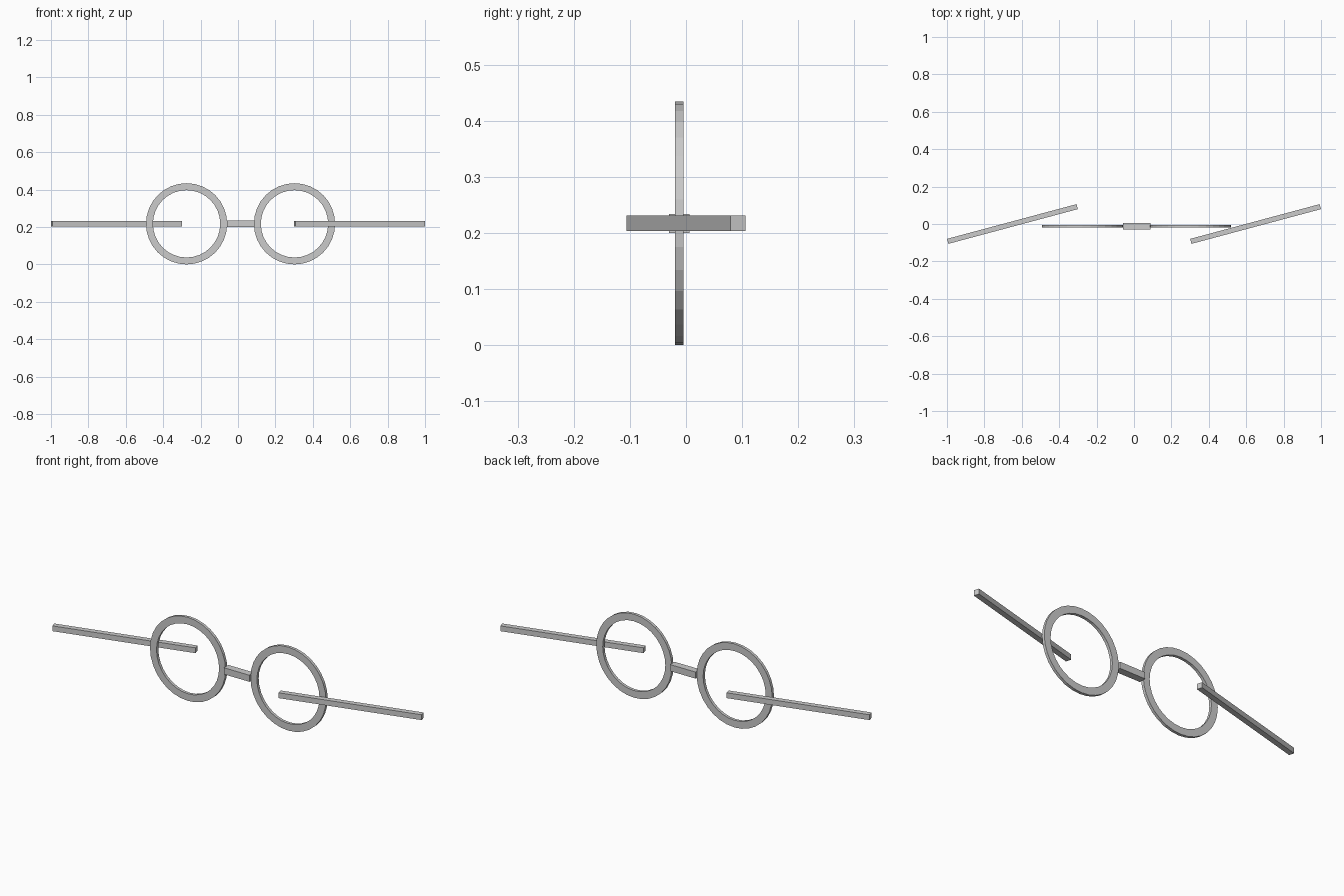
import bpy, bmesh
from math import cos, sin, tau, radians

if "Cube" in bpy.data.objects:
    bpy.data.objects.remove(bpy.data.objects["Cube"])

Z = 0.217        # height of the lens centres
RING_Y = -0.012  # plane of the front frame


def make_object(name, bm, location, turn=0.0):
    bmesh.ops.recalc_face_normals(bm, faces=bm.faces)
    mesh = bpy.data.meshes.new(name)
    bm.to_mesh(mesh)
    bm.free()
    ob = bpy.data.objects.new(name, mesh)
    ob.location = location
    ob.rotation_euler.z = turn
    bpy.context.collection.objects.link(ob)
    return ob


def box(name, size, location, turn=0.0):
    bm = bmesh.new()
    bmesh.ops.create_cube(bm, size=1)
    bmesh.ops.scale(bm, vec=size, verts=bm.verts)
    return make_object(name, bm, location, turn)


def ring(name, location, outer=0.217, inner=0.18, depth=0.015, sides=32):
    # rectangular section swept round the y axis
    bm = bmesh.new()
    section = [(outer, -depth / 2), (outer, depth / 2),
               (inner, depth / 2), (inner, -depth / 2)]
    loops = [[bm.verts.new((r * cos(tau * i / sides), y, r * sin(tau * i / sides)))
              for r, y in section] for i in range(sides)]
    for i in range(sides):
        a, b = loops[i], loops[(i + 1) % sides]
        for j in range(4):
            k = (j + 1) % 4
            bm.faces.new((a[j], a[k], b[k], b[j]))
    return make_object(name, bm, location)


# Round lens rims
ring("left_rim", (-0.275, RING_Y, Z))
ring("right_rim", (0.302, RING_Y, Z))

# Nose bridge
box("bridge", (0.147, 0.037, 0.034), (0.0135, RING_Y, Z))

# Side arms, both turned the same way
for name, x in (("left_arm", -0.65), ("right_arm", 0.65)):
    box(name, (0.717, 0.0275, 0.0275), (x, 0, Z), radians(15))
